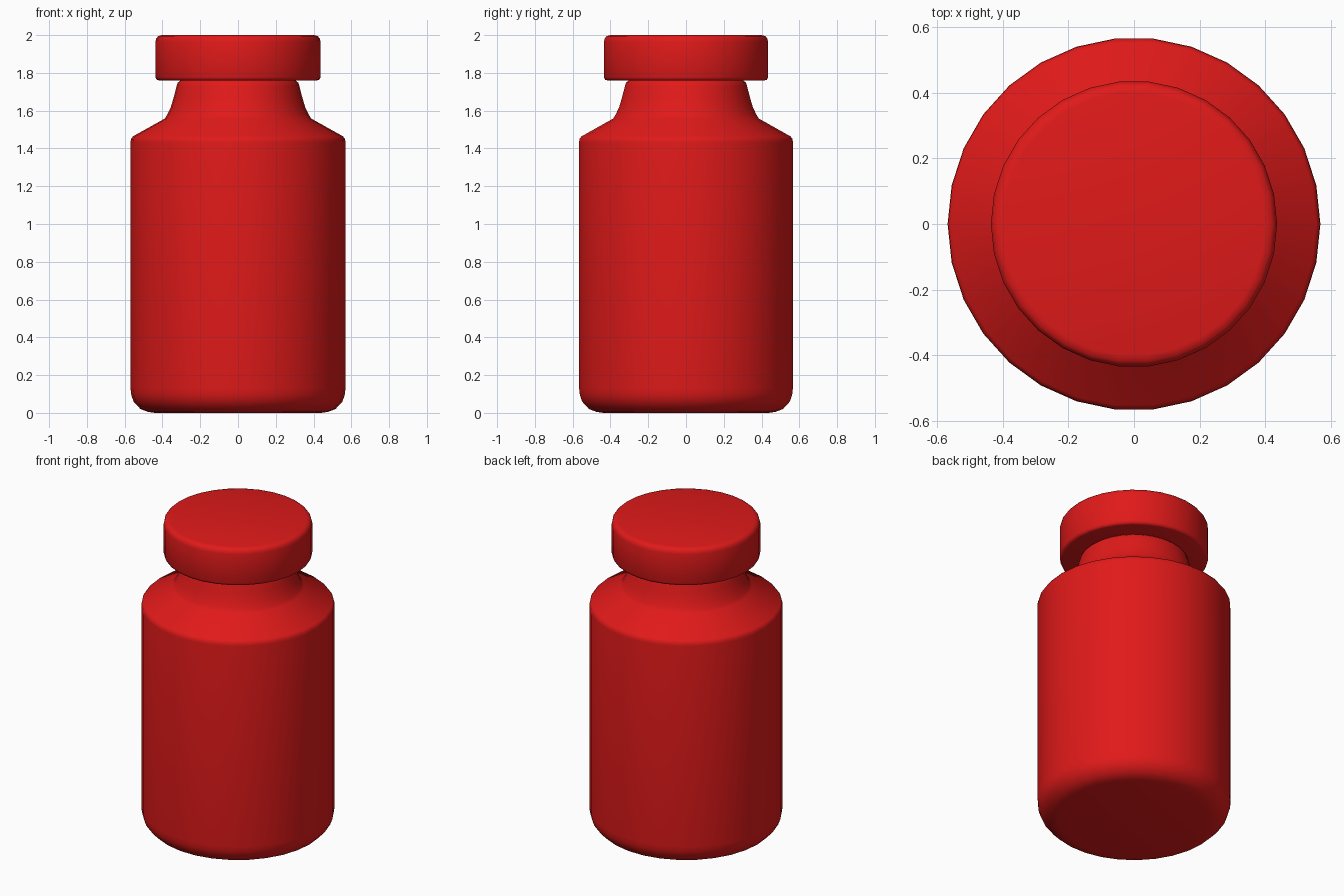
import bpy, bmesh
from math import cos, sin, pi, radians

if "Cube" in bpy.data.objects:
    bpy.data.objects.remove(bpy.data.objects["Cube"])

SIDES = 30

red = bpy.data.materials.new("red")
red.diffuse_color = (0.75, 0.01, 0.01, 1)
red.use_nodes = True
red.node_tree.nodes["Principled BSDF"].inputs["Base Color"].default_value = red.diffuse_color


def lathe(name, profile, close_top):
    """Revolve (radius, z) points around z, capping the bottom and optionally the top."""
    bm = bmesh.new()
    rings = [[bm.verts.new((r * cos(2 * pi * i / SIDES), r * sin(2 * pi * i / SIDES), z))
              for i in range(SIDES)] for r, z in profile]
    for a, b in zip(rings, rings[1:]):
        for i in range(SIDES):
            j = (i + 1) % SIDES
            bm.faces.new((a[i], a[j], b[j], b[i]))
    bm.faces.new(rings[0][::-1])
    if close_top:
        bm.faces.new(rings[-1])
    mesh = bpy.data.meshes.new(name)
    bm.to_mesh(mesh)
    bm.free()
    mesh.materials.append(red)
    obj = bpy.data.objects.new(name, mesh)
    bpy.context.collection.objects.link(obj)
    bpy.ops.object.select_all(action='DESELECT')
    obj.select_set(True)
    bpy.context.view_layer.objects.active = obj
    bpy.ops.object.shade_smooth_by_angle(angle=radians(50))
    return obj


# Bottle: rounded base, straight wall, sloping shoulder, flared neck (its mouth meets the lid)
lathe("bottle_body", [
    (0.44, 0.0), (0.475, 0.005), (0.516, 0.02), (0.553, 0.06), (0.565, 0.095),
    (0.569, 0.13), (0.569, 1.432), (0.567, 1.45), (0.556, 1.464),
    (0.388, 1.558), (0.374, 1.58), (0.356, 1.618), (0.341, 1.668),
    (0.325, 1.73), (0.319, 1.748), (0.305, 1.76)], close_top=False)

# Lid: flat disc with softened rims
lathe("lid", [
    (0.418, 1.76), (0.431, 1.764), (0.437, 1.777), (0.437, 1.965),
    (0.433, 1.982), (0.422, 1.995), (0.402, 2.0)], close_top=True)
